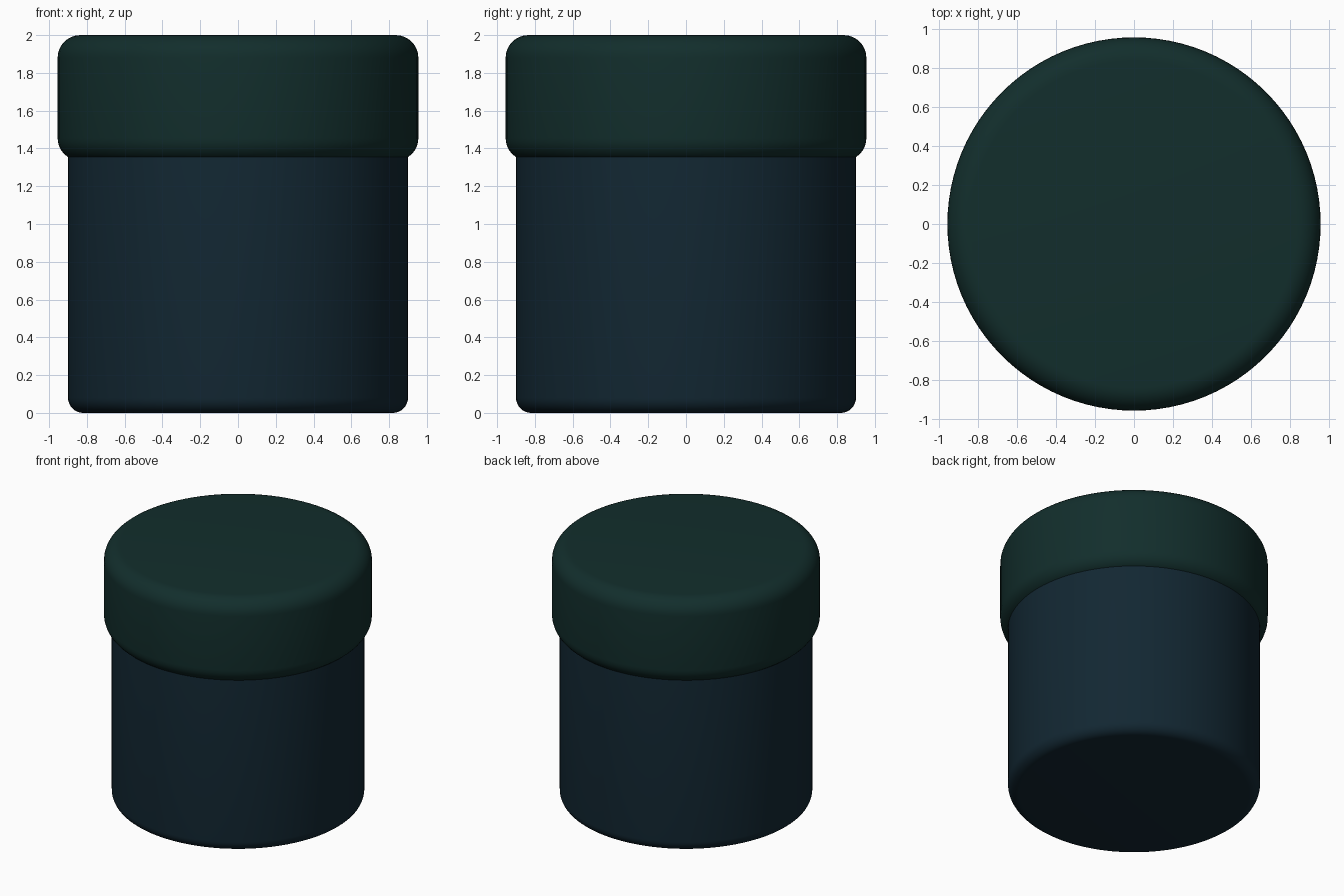
import bpy
import math

if "Cube" in bpy.data.objects:
    bpy.data.objects.remove(bpy.data.objects["Cube"])


def material(name, color):
    mat = bpy.data.materials.new(name)
    mat.diffuse_color = (*color, 1.0)
    mat.use_nodes = True
    mat.node_tree.nodes["Principled BSDF"].inputs["Base Color"].default_value = mat.diffuse_color
    return mat


def rounded_cylinder(name, radius, z0, z1, bevel, mat):
    """Upright cylinder with rounded rims."""
    bpy.ops.mesh.primitive_cylinder_add(
        vertices=96, radius=radius, depth=z1 - z0, location=(0, 0, (z0 + z1) / 2))
    obj = bpy.context.object
    obj.name = name
    obj.data.materials.append(mat)
    bev = obj.modifiers.new("rounded_rims", 'BEVEL')
    bev.width = bevel
    bev.segments = 8
    bev.limit_method = 'ANGLE'
    bev.angle_limit = math.radians(40)
    bpy.ops.object.modifier_apply(modifier=bev.name)
    bpy.ops.object.shade_smooth_by_angle(angle=math.radians(30))
    return obj


# Jar body, its top tucked inside the lid
rounded_cylinder("jar_body", 0.90, 0.0, 1.50, 0.08,
                 material("dark_blue", (0.006, 0.020, 0.032)))

# Wider lid
rounded_cylinder("jar_lid", 0.955, 1.335, 2.0, 0.12,
                 material("dark_green", (0.006, 0.027, 0.025)))
